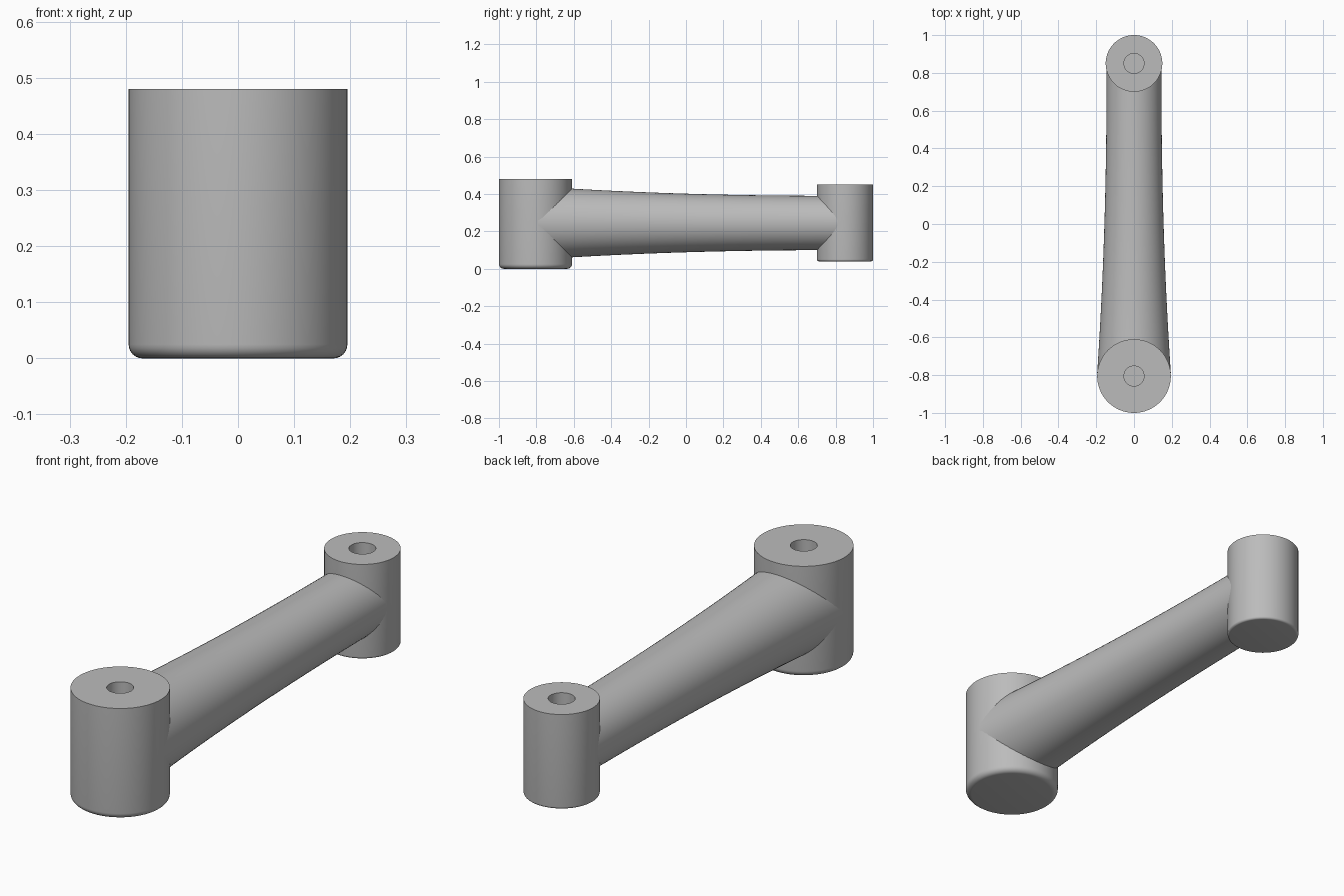
import bpy, bmesh, math

cube = bpy.data.objects.get("Cube")
if cube:
    bpy.data.objects.remove(cube, do_unlink=True)

SEGMENTS = 64
AXIS_Z = 0.245
BORE_R, BORE_DEPTH = 0.053, 0.2

grey = bpy.data.materials.new("plain grey")
grey.use_nodes = True
grey.diffuse_color = (0.5, 0.5, 0.5, 1)
grey.node_tree.nodes["Principled BSDF"].inputs["Base Color"].default_value = (0.5, 0.5, 0.5, 1)


def lathe(name, profile, location, along_y=False):
    """Revolve (radius, height) points into a closed solid."""
    bm = bmesh.new()
    rings = []
    for r, h in profile:
        ring = []
        for i in range(SEGMENTS):
            a = math.tau * i / SEGMENTS
            c, s = r * math.cos(a), r * math.sin(a)
            ring.append(bm.verts.new((c, h, s) if along_y else (c, s, h)))
        rings.append(ring)
    for low, high in zip(rings, rings[1:]):
        for i in range(SEGMENTS):
            j = (i + 1) % SEGMENTS
            bm.faces.new((low[i], low[j], high[j], high[i]))
    bm.faces.new(rings[0])
    bm.faces.new(rings[-1])
    bmesh.ops.recalc_face_normals(bm, faces=bm.faces)
    mesh = bpy.data.meshes.new(name)
    bm.to_mesh(mesh)
    bm.free()
    mesh.materials.append(grey)
    obj = bpy.data.objects.new(name, mesh)
    obj.location = location
    bpy.context.collection.objects.link(obj)
    return obj


def activate(obj):
    bpy.ops.object.select_all(action="DESELECT")
    obj.select_set(True)
    bpy.context.view_layer.objects.active = obj


def post(name, y, radius, bottom, top, fillet):
    """Upright post with a rounded foot and a blind bore in its top."""
    steps = [math.radians(15 * k) for k in range(7)]
    foot = [(radius - fillet + fillet * math.sin(a),
             bottom + fillet - fillet * math.cos(a)) for a in steps]
    bore = [(BORE_R, top), (BORE_R, top - BORE_DEPTH)]
    return lathe(name, foot + [(radius, top)] + bore, (0, y, 0))


# Posts
front_post = post("front_post", -0.805, 0.195, 0, 0.48, 0.025)
back_post = post("back_post", 0.85, 0.15, 0.04, 0.45, 0.01)

# Arm: flares smoothly toward the front post
START, END = -0.79, 0.84
arm_profile = []
for k in range(25):
    t = k / 24
    y = START + (END - START) * t
    arm_profile.append((0.145 + 0.05 * (1 - t) ** 2.2, y))
arm = lathe("connecting_arm", arm_profile, (0, 0, AXIS_Z), along_y=True)

# Clear the bores where the arm ends pass through them
for host, top in ((front_post, 0.48), (back_post, 0.45)):
    cutter = lathe("bore_cutter", [(BORE_R, top - BORE_DEPTH), (BORE_R, top)], host.location)
    cutter.hide_render = True
    activate(arm)
    cut = arm.modifiers.new("bore", "BOOLEAN")
    cut.operation = "DIFFERENCE"
    cut.solver = "EXACT"
    cut.object = cutter
    bpy.ops.object.modifier_apply(modifier=cut.name)
    bpy.data.objects.remove(cutter, do_unlink=True)

for obj in (front_post, back_post, arm):
    activate(obj)
    bpy.ops.object.shade_smooth_by_angle(angle=math.radians(30))
